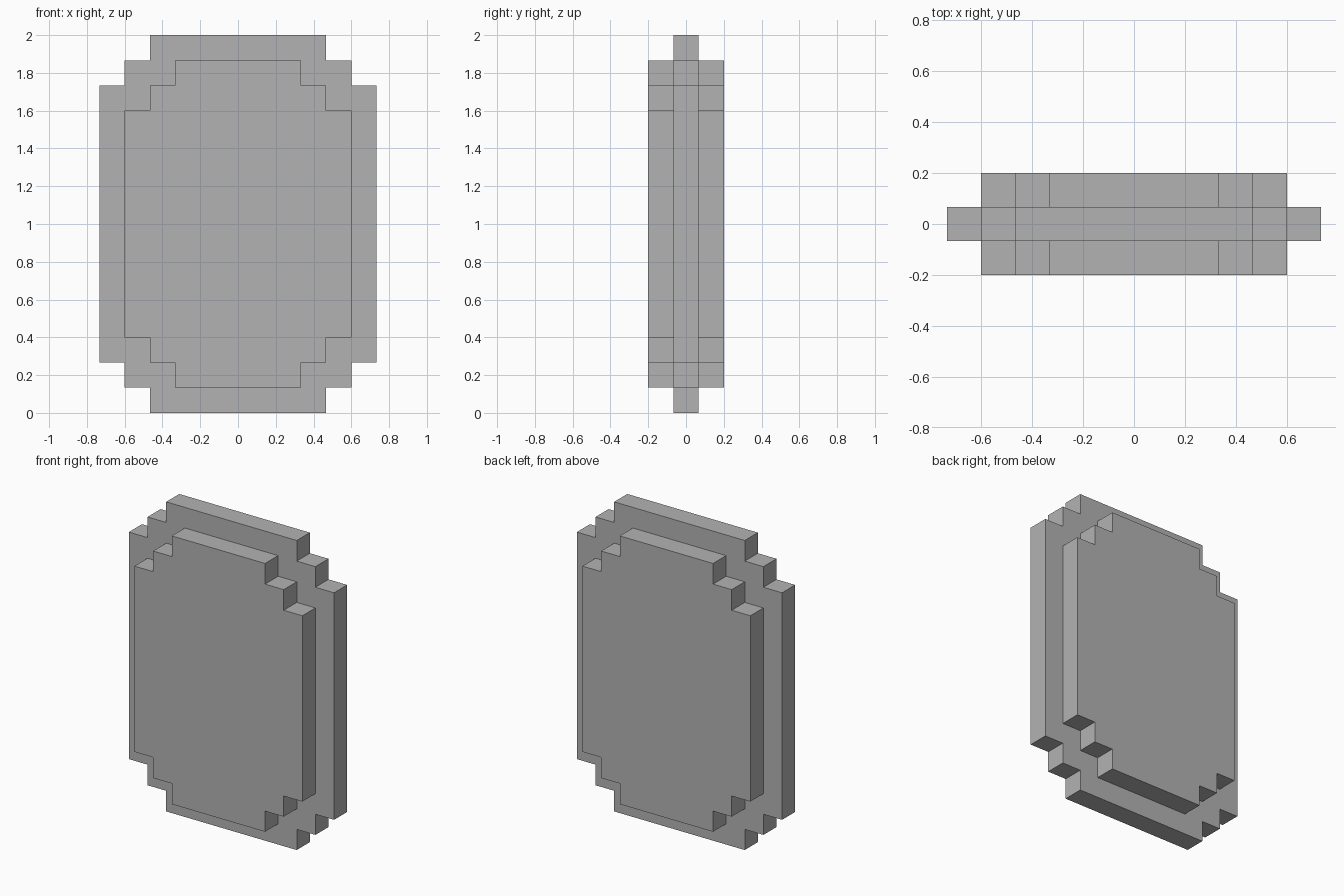
import bpy
import bmesh

cube = bpy.data.objects.get("Cube")
if cube:
    bpy.data.objects.remove(cube, do_unlink=True)

UNIT = 2 / 15  # one step of the blocky outline

grey = bpy.data.materials.new("plain grey")
grey.use_nodes = True
colour = (0.45, 0.45, 0.45, 1)
grey.diffuse_color = colour
grey.node_tree.nodes["Principled BSDF"].inputs["Base Color"].default_value = colour


def stepped_slab(name, half_width, half_height, half_depth):
    """Extrude a rectangle whose corners are cut in two square steps."""
    w, h = half_width, half_height
    corner = [(w, h - 2), (w - 1, h - 2), (w - 1, h - 1), (w - 2, h - 1), (w - 2, h)]
    # Mirror the corner into all four quadrants, counter-clockwise
    outline = list(corner)
    outline += [(-x, z) for x, z in reversed(corner)]
    outline += [(-x, -z) for x, z in corner]
    outline += [(x, -z) for x, z in reversed(corner)]

    bm = bmesh.new()
    verts = [bm.verts.new((x * UNIT, -half_depth * UNIT, z * UNIT + 1)) for x, z in outline]
    face = bm.faces.new(verts)
    extruded = bmesh.ops.extrude_face_region(bm, geom=[face], use_keep_orig=True)
    moved = [v for v in extruded["geom"] if isinstance(v, bmesh.types.BMVert)]
    bmesh.ops.translate(bm, verts=moved, vec=(0, 2 * half_depth * UNIT, 0))
    bmesh.ops.recalc_face_normals(bm, faces=bm.faces[:])

    mesh = bpy.data.meshes.new(name)
    bm.to_mesh(mesh)
    bm.free()
    mesh.materials.append(grey)
    obj = bpy.data.objects.new(name, mesh)
    bpy.context.collection.objects.link(obj)
    return obj


# Thin wide rim, and a thicker core raised on the front and back
stepped_slab("outer_rim", 5.5, 7.5, 0.5)
stepped_slab("raised_core", 4.5, 6.5, 1.5)
